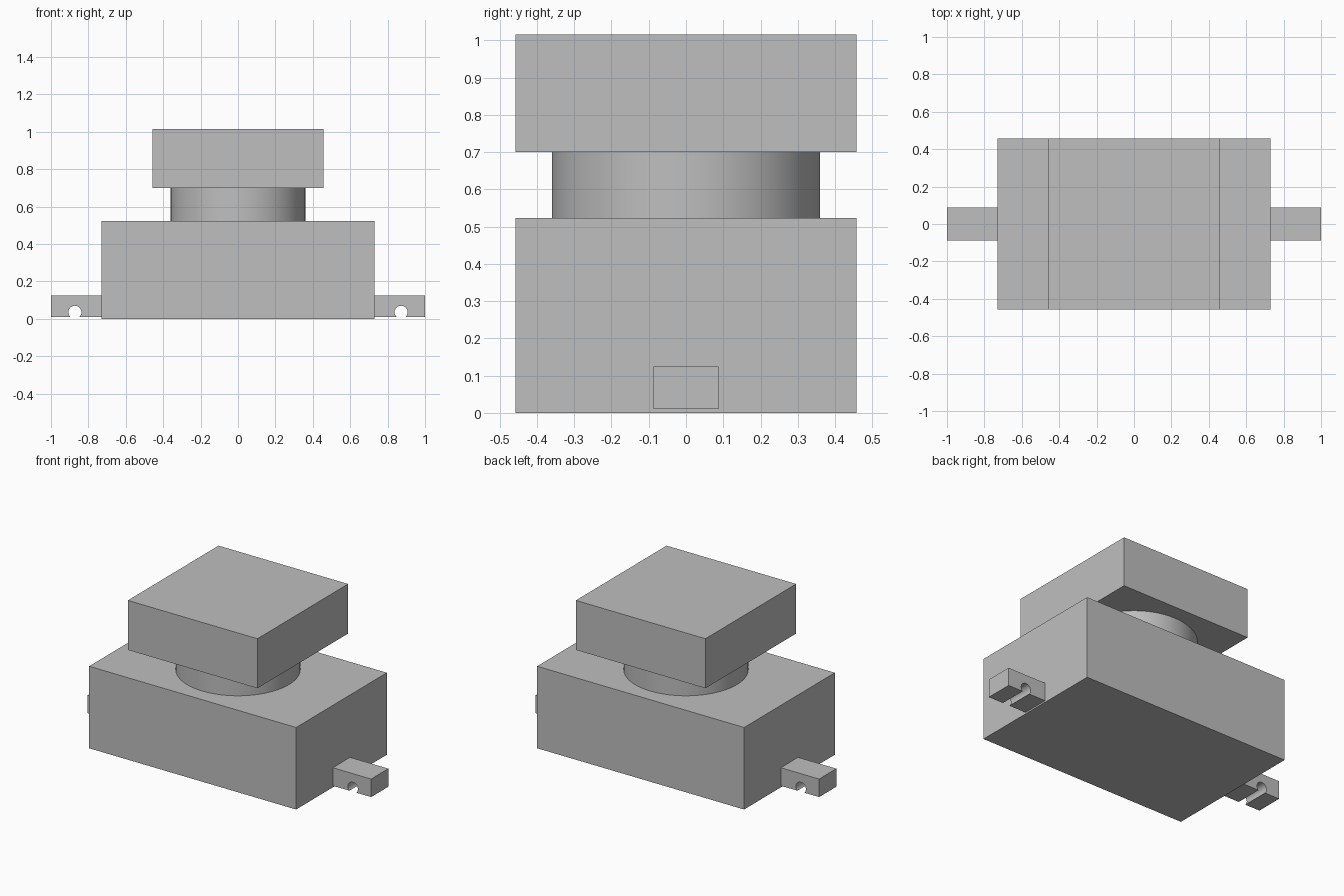
import bpy, bmesh, math

cube = bpy.data.objects.get("Cube")
if cube:
    bpy.data.objects.remove(cube, do_unlink=True)

grey = bpy.data.materials.new("plain grey")
grey.use_nodes = True
colour = (0.52, 0.52, 0.52, 1)
grey.diffuse_color = colour
grey.node_tree.nodes["Principled BSDF"].inputs["Base Color"].default_value = colour


def box(name, half_x, half_y, z0, z1):
    bpy.ops.mesh.primitive_cube_add(size=1, location=(0, 0, (z0 + z1) / 2))
    ob = bpy.context.object
    ob.name = name
    ob.scale = (2 * half_x, 2 * half_y, z1 - z0)
    bpy.ops.object.transform_apply(location=False, rotation=False, scale=True)
    ob.data.materials.append(grey)


def lug(name, side):
    """Mounting tab with a round slot open at its underside."""
    z0, z1, hole_x, r, half_y = 0.01, 0.125, 0.872, 0.035, 0.087
    start = math.asin((z0 - r) / r)
    sweep = math.pi - 2 * start
    steps = 32
    outline = [(1.0, z0), (1.0, z1), (0.73, z1), (0.73, z0)]
    for i in range(steps + 1):
        a = math.pi - start - sweep * i / steps
        outline.append((hole_x + r * math.cos(a), r + r * math.sin(a)))
    bm = bmesh.new()
    face = bm.faces.new([bm.verts.new((side * x, -half_y, z)) for x, z in outline])
    ext = bmesh.ops.extrude_face_region(bm, geom=[face], use_keep_orig=True)
    moved = [v for v in ext["geom"] if isinstance(v, bmesh.types.BMVert)]
    bmesh.ops.translate(bm, verts=moved, vec=(0, 2 * half_y, 0))
    bmesh.ops.recalc_face_normals(bm, faces=bm.faces)
    mesh = bpy.data.meshes.new(name)
    bm.to_mesh(mesh)
    bm.free()
    mesh.materials.append(grey)
    ob = bpy.data.objects.new(name, mesh)
    bpy.context.collection.objects.link(ob)
    smooth(ob)


def smooth(ob):
    bpy.ops.object.select_all(action="DESELECT")
    ob.select_set(True)
    bpy.context.view_layer.objects.active = ob
    bpy.ops.object.shade_smooth_by_angle(angle=math.radians(30))


# Main block and square cap
box("body", 0.73, 0.457, 0, 0.523)
box("cap", 0.457, 0.457, 0.70, 1.016)

# Round neck between them
bpy.ops.mesh.primitive_cylinder_add(vertices=96, radius=0.36, depth=0.177,
                                    location=(0, 0, 0.6115))
neck = bpy.context.object
neck.name = "neck"
neck.data.materials.append(grey)
smooth(neck)

# Side mounting tabs
lug("left_lug", 1)
lug("right_lug", -1)
